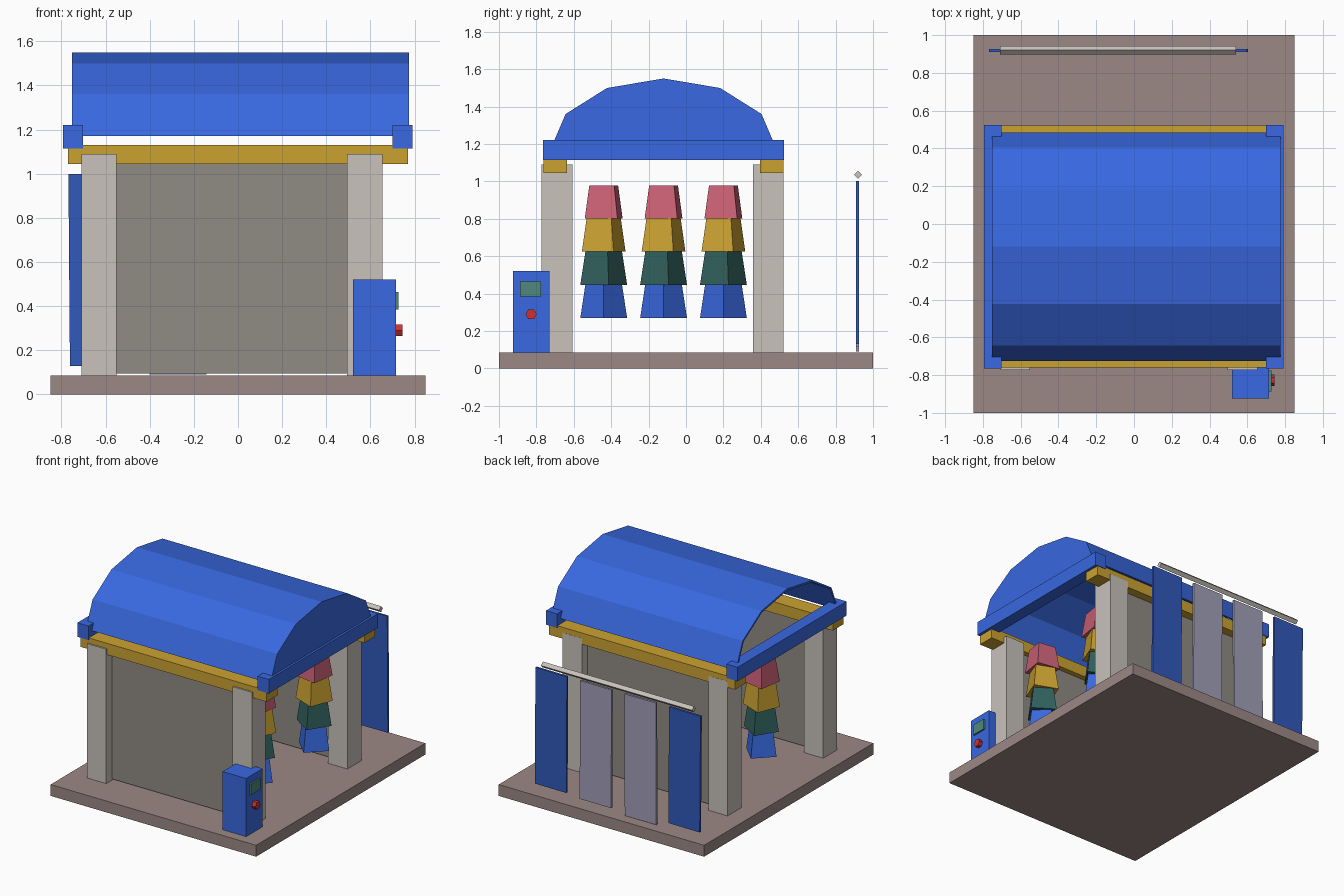
import bpy, bmesh, math
from mathutils import Matrix

if "Cube" in bpy.data.objects:
    bpy.data.objects.remove(bpy.data.objects["Cube"])


def mat(name, rgb):
    m = bpy.data.materials.new(name)
    m.diffuse_color = (*rgb, 1)
    m.use_nodes = True
    m.node_tree.nodes["Principled BSDF"].inputs["Base Color"].default_value = m.diffuse_color
    return m


BLUE = mat("blue", (0.04, 0.14, 0.75))
DEEP = mat("deep_blue", (0.03, 0.10, 0.50))
YELLOW = mat("yellow", (0.60, 0.36, 0.03))
GREEN = mat("dark_green", (0.03, 0.12, 0.11))
PINK = mat("pink", (0.60, 0.12, 0.18))
LILAC = mat("lilac", (0.36, 0.35, 0.48))
STONE = mat("stone", (0.33, 0.25, 0.24))
PILLAR = mat("pale_stone", (0.58, 0.54, 0.50))
WALL = mat("wall_grey", (0.28, 0.26, 0.23))
SCREEN = mat("screen_green", (0.08, 0.25, 0.20))
RED = mat("red", (0.65, 0.03, 0.03))


def finish(name, bm, material):
    bmesh.ops.recalc_face_normals(bm, faces=bm.faces)
    me = bpy.data.meshes.new(name)
    bm.to_mesh(me)
    bm.free()
    me.materials.append(material)
    ob = bpy.data.objects.new(name, me)
    bpy.context.collection.objects.link(ob)
    return ob


def box(name, x, y, z, material, tilt=0):
    """Box from (min, max) ranges, optionally tilted about y."""
    bm = bmesh.new()
    bmesh.ops.create_cube(bm, size=1)
    bmesh.ops.scale(bm, vec=(x[1] - x[0], y[1] - y[0], z[1] - z[0]), verts=bm.verts)
    ob = finish(name, bm, material)
    ob.location = (sum(x) / 2, sum(y) / 2, sum(z) / 2)
    ob.rotation_euler.y = tilt
    return ob


def cone(name, sides, r1, r2, depth, loc, rot, material):
    bm = bmesh.new()
    bmesh.ops.create_cone(bm, cap_ends=True, segments=sides, radius1=r1, radius2=r2, depth=depth)
    ob = finish(name, bm, material)
    ob.location = loc
    ob.rotation_euler = rot
    return ob


def prism(name, profile, x0, x1, material):
    """Extrude a closed (y, z) profile along x."""
    bm = bmesh.new()
    f = bm.faces.new([bm.verts.new((x0, y, z)) for y, z in profile])
    r = bmesh.ops.extrude_face_region(bm, geom=[f])
    verts = [v for v in r["geom"] if isinstance(v, bmesh.types.BMVert)]
    bmesh.ops.translate(bm, vec=(x1 - x0, 0, 0), verts=verts)
    return finish(name, bm, material)


# Base slab
box("base_slab", (-0.85, 0.85), (-1, 1), (0, 0.085), STONE)

# Pillars, walls and long beams, front and back
for side, y, by in (("front", -0.69, -0.698), ("back", 0.44, 0.458)):
    for end, x in (("left", -0.63), ("right", 0.575)):
        box(f"{side}_{end}_pillar", (x - 0.08, x + 0.08), (y - 0.082, y + 0.082), (0.085, 1.09), PILLAR)
    box(f"{side}_wall", (-0.56, 0.51), (y - 0.015, y + 0.015), (0.095, 1.09), WALL)
    box(f"{side}_beam", (-0.77, 0.77), (by - 0.063, by + 0.063), (1.045, 1.13), YELLOW)

# Cross beams at the open ends
for end, x in (("left", -0.748), ("right", 0.745)):
    box(f"{end}_cross_beam", (x - 0.046, x + 0.046), (-0.765, 0.525), (1.115, 1.22), BLUE)


# Arched roof shell with a closed right end
def arch(ry, rz):
    return [(-0.12 + ry * math.cos(math.radians(a)), 1.17 + rz * math.sin(math.radians(a)))
            for a in range(0, 181, 30)]


prism("roof_shell", arch(0.605, 0.38) + arch(0.59, 0.365)[::-1], -0.752, 0.755, BLUE)
prism("roof_end_panel", arch(0.605, 0.38), 0.755, 0.775, BLUE)

# Hanging brushes: twisted stacks of four-sided tiers, staggered side to side
tiers = ((BLUE, 0.125, 0.098), (GREEN, 0.128, 0.10), (YELLOW, 0.128, 0.10), (PINK, 0.125, 0.095))
for i, (x, y) in enumerate(((0.47, -0.44), (-0.54, -0.12), (0.49, 0.20))):
    for k, (m, r1, r2) in enumerate(tiers):
        cone(f"brush_{i + 1}_tier_{k + 1}", 4, r1, r2, 0.178,
             (x, y, 0.359 + 0.177 * k), (0, 0, math.radians(12 * k)), m)

# Curtain rail and hanging strips at the rear
cone("curtain_rail", 4, 0.022, 0.022, 1.25, (-0.085, 0.92, 1.035), (0, math.pi / 2, 0), PILLAR)
strips = ((-0.635, DEEP, 0.13, -0.008), (-0.27, LILAC, 0.09, 0.004),
          (0.10, LILAC, 0.115, -0.004), (0.47, DEEP, 0.13, -0.006))
for i, (x, m, z, tilt) in enumerate(strips):
    box(f"curtain_strip_{i + 1}", (x - 0.13, x + 0.13), (0.91, 0.926), (z, 1.0), m, tilt)

# Control kiosk with screen and button
box("kiosk", (0.52, 0.715), (-0.925, -0.73), (0.085, 0.52), BLUE)
box("kiosk_screen", (0.713, 0.727), (-0.887, -0.775), (0.385, 0.465), SCREEN)
cone("kiosk_button", 6, 0.03, 0.03, 0.032, (0.729, -0.828, 0.29), (0, math.pi / 2, 0), RED)
